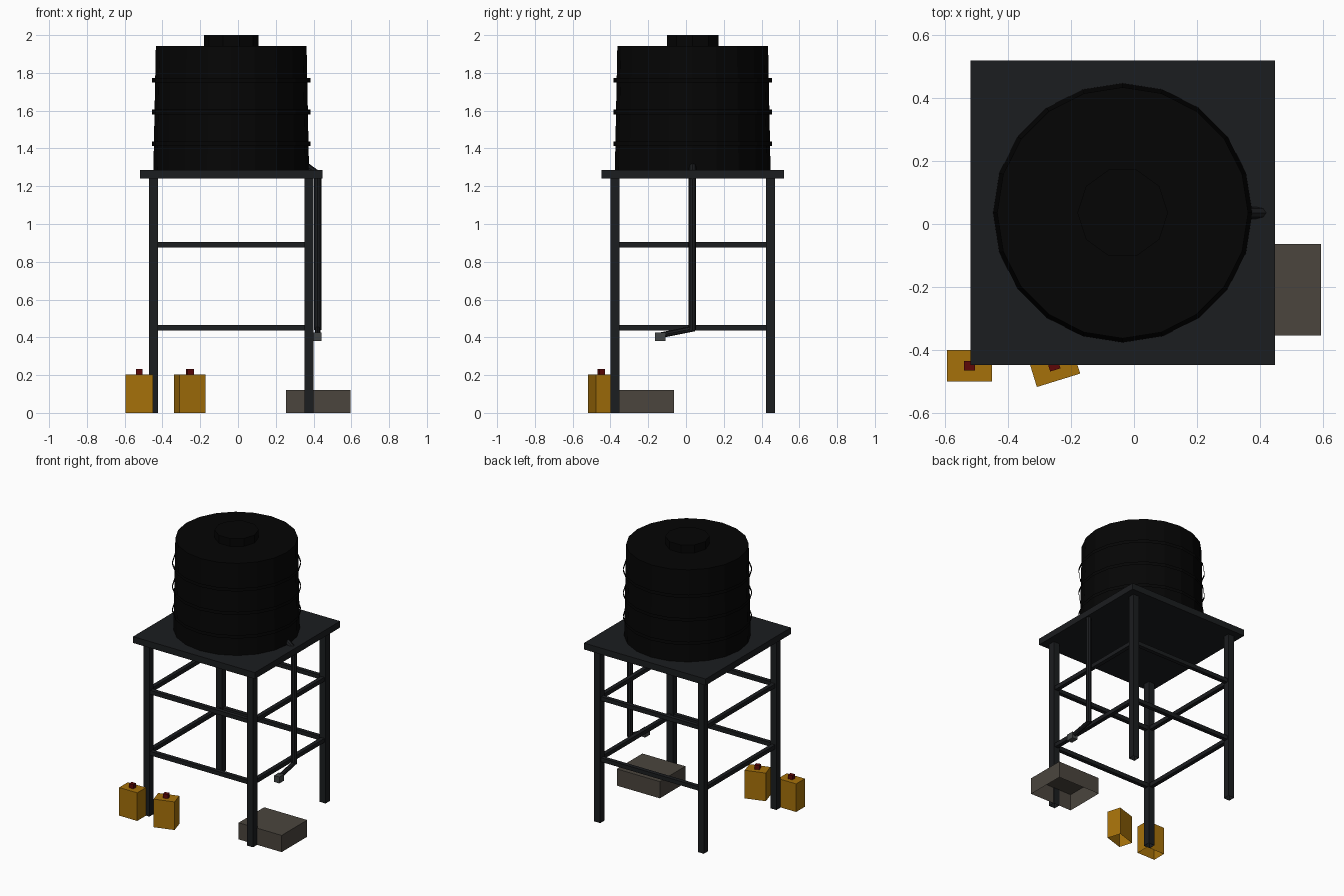
import bpy, bmesh, math
from mathutils import Vector, Matrix

if "Cube" in bpy.data.objects:
    bpy.data.objects.remove(bpy.data.objects["Cube"])

CX, CY = -0.036, 0.0355  # stand and tank axis


def material(name, rgb):
    m = bpy.data.materials.new(name)
    m.diffuse_color = (*rgb, 1)
    m.use_nodes = True
    m.node_tree.nodes["Principled BSDF"].inputs["Base Color"].default_value = m.diffuse_color
    return m


BLACK = material("black_plastic", (0.0015, 0.0015, 0.0015))
STEEL = material("dark_steel", (0.011, 0.0122, 0.014))
TAP = material("tap_grey", (0.055, 0.06, 0.06))
YELLOW = material("yellow_plastic", (0.38, 0.165, 0.003))
RED = material("red_plastic", (0.11, 0.002, 0.002))
STONE = material("basin_stone", (0.07, 0.06, 0.048))


def finish(name, bm, mat, matrix=Matrix()):
    me = bpy.data.meshes.new(name)
    bm.to_mesh(me)
    bm.free()
    me.materials.append(mat)
    ob = bpy.data.objects.new(name, me)
    ob.matrix_world = matrix
    bpy.context.collection.objects.link(ob)
    return ob


def box(name, center, size, mat, turn=0.0, open_bottom=False):
    bm = bmesh.new()
    bmesh.ops.create_cube(bm, size=1)
    bmesh.ops.scale(bm, vec=size, verts=bm.verts)
    if open_bottom:
        low = [f for f in bm.faces if f.normal.z < -0.9]
        bmesh.ops.delete(bm, geom=low, context='FACES')
    return finish(name, bm, mat, Matrix.Translation(center) @ Matrix.Rotation(turn, 4, 'Z'))


def rod(name, a, b, r1, r2, sides, mat, caps=True):
    a, b = Vector(a), Vector(b)
    d = b - a
    bm = bmesh.new()
    bmesh.ops.create_cone(bm, cap_ends=caps, segments=sides, radius1=r1, radius2=r2, depth=d.length)
    # first corner lies on the x axis
    first = min(bm.verts, key=lambda v: abs(math.atan2(v.co.y, v.co.x)))
    angle = math.atan2(first.co.y, first.co.x)
    bmesh.ops.rotate(bm, verts=bm.verts, matrix=Matrix.Rotation(-angle, 3, 'Z'))
    upright = d.x == d.y == 0
    turn = Matrix() if upright else d.to_track_quat('Z', 'Y').to_matrix().to_4x4()
    return finish(name, bm, mat, Matrix.Translation((a + b) / 2) @ turn)


# Stand: platform, four legs, two levels of braces
box("platform", (CX, CY, 1.264), (0.968, 0.968, 0.046), STEEL)
L = 0.412
for sx, nx in ((-1, "left"), (1, "right")):
    for sy, ny in ((-1, "front"), (1, "back")):
        box(f"{ny}_{nx}_leg", (CX + sx * L, CY + sy * L, 0.621), (0.048, 0.048, 1.242), STEEL, open_bottom=True)
for z, level in ((0.451, "lower"), (0.89, "upper")):
    for s, nx, ny in ((-1, "left", "front"), (1, "right", "back")):
        box(f"{level}_{ny}_brace", (CX, CY + s * L, z), (2 * L, 0.029, 0.029), STEEL)
        box(f"{level}_{nx}_brace", (CX + s * L, CY, z), (0.029, 2 * L, 0.029), STEEL)

# Water tank with lid and three thin open bands
rod("tank_body", (CX, CY, 1.287), (CX, CY, 1.943), 0.412, 0.399, 20, BLACK)
rod("tank_lid", (CX, CY, 1.943), (CX, CY, 2.0), 0.144, 0.144, 10, BLACK)
for i, z in enumerate((1.424, 1.593, 1.762)):
    rod(f"tank_band_{i + 1}", (CX, CY, z - 0.012), (CX, CY, z + 0.012), 0.42, 0.42, 20, BLACK, caps=False)

# Outlet pipe and tap
PX = 0.422
rod("pipe_outlet", (0.35, CY, 1.315), (PX - 0.004, CY, 1.265), 0.019, 0.019, 8, STEEL)
rod("down_pipe", (PX, CY - 0.002, 0.44), (PX, CY - 0.002, 1.275), 0.019, 0.019, 8, STEEL)
rod("tap_pipe", (PX, CY + 0.01, 0.447), (PX, -0.14, 0.41), 0.015, 0.015, 8, STEEL)
box("tap", (PX, -0.136, 0.403), (0.042, 0.055, 0.046), TAP)

# Two jerrycans with caps
for i, (x, y, turn) in enumerate(((-0.523, -0.4505, 0.0), (-0.2545, -0.4495, 0.3))):
    box(f"jerrycan_{i + 1}", (x, y, 0.101), (0.144, 0.099, 0.202), YELLOW, turn, True)
    box(f"jerrycan_cap_{i + 1}", (x, y, 0.217), (0.034, 0.03, 0.03), RED, turn)

# Basin
box("basin", (0.424, -0.209, 0.06), (0.342, 0.29, 0.12), STONE, open_bottom=True)
